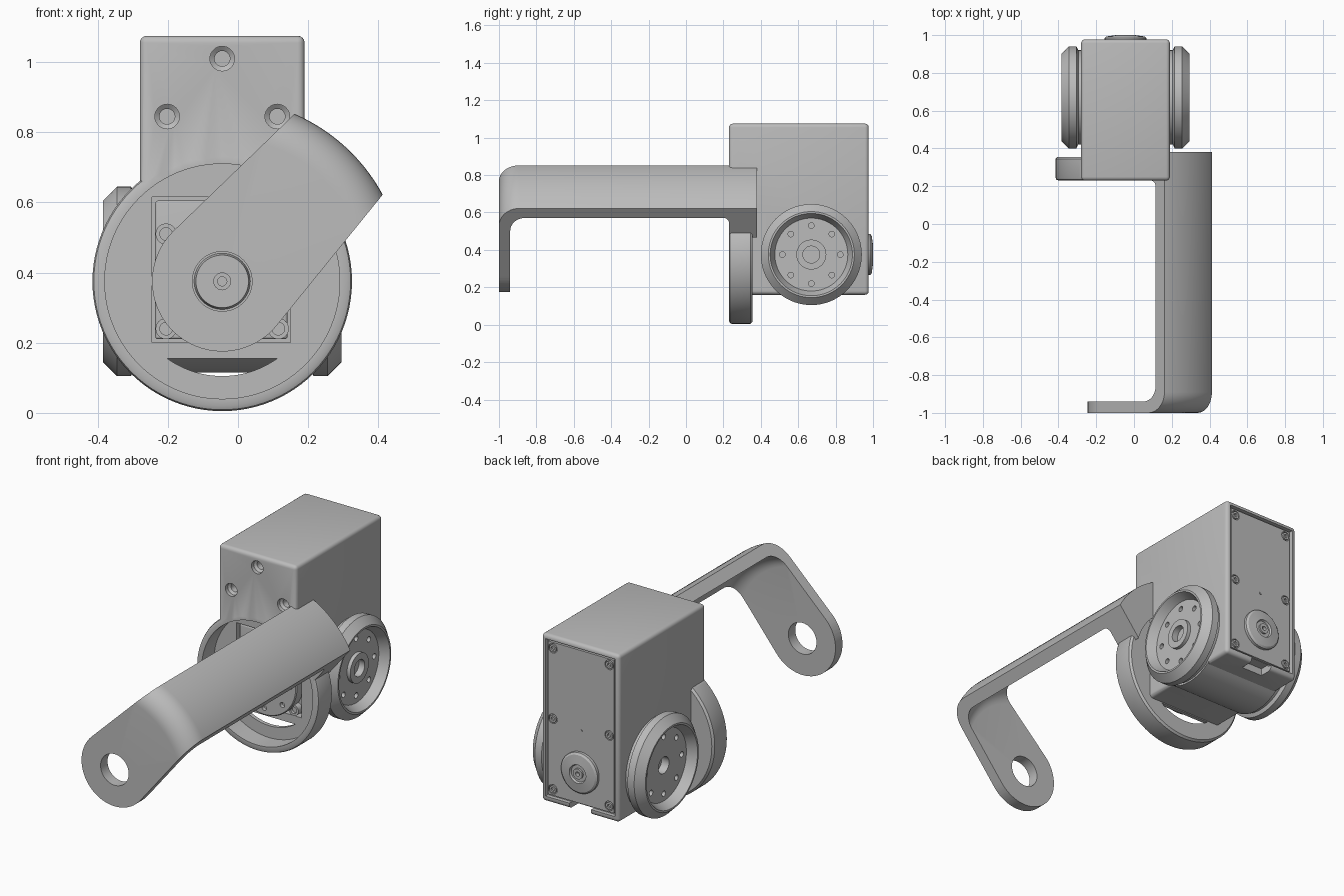
import bpy, bmesh
from math import sin, cos, pi, radians
from mathutils import Matrix, Vector

if "Cube" in bpy.data.objects:
    bpy.data.objects.remove(bpy.data.objects["Cube"])

GREY = (0.5, 0.5, 0.5, 1)
grey = bpy.data.materials.new("plain grey")
grey.use_nodes = True
grey.diffuse_color = GREY
grey.node_tree.nodes["Principled BSDF"].inputs["Base Color"].default_value = GREY

CX, CZ, WY = -0.045, 0.375, 0.67   # shared axis position, side wheel y


def make(name, bm):
    bmesh.ops.remove_doubles(bm, verts=bm.verts, dist=1e-5)
    bmesh.ops.recalc_face_normals(bm, faces=bm.faces)
    mesh = bpy.data.meshes.new(name)
    bm.to_mesh(mesh)
    bm.free()
    mesh.materials.append(grey)
    ob = bpy.data.objects.new(name, mesh)
    bpy.context.collection.objects.link(ob)
    return ob


def box(name, x, y, z, bevel=0):
    bm = bmesh.new()
    size = Vector((x[1] - x[0], y[1] - y[0], z[1] - z[0]))
    mid = Vector((sum(x), sum(y), sum(z))) / 2
    bmesh.ops.create_cube(bm, size=1, matrix=Matrix.Translation(mid) @ Matrix.Diagonal(size).to_4x4())
    if bevel:
        bmesh.ops.bevel(bm, geom=bm.edges[:], offset=bevel, segments=4, profile=0.5, affect='EDGES')
    return make(name, bm)


def lathe(name, profile, axis='Y', at=(CX, CZ), closed=False, seg=72, sign=1, start=0):
    """Turn (radius, distance) points about an axis; several centres give one mesh."""
    bm = bmesh.new()
    for u, v in (at if isinstance(at, list) else [at]):
        rings = []
        for i in range(seg):
            a = 2 * pi * i / seg
            ring = []
            for r, t in profile:
                p, q, t = u + r * cos(a), v + r * sin(a), start + sign * t
                ring.append(bm.verts.new((p, t, q) if axis == 'Y' else (t, p, q)))
            rings.append(ring)
        n = len(profile)
        for i in range(seg):
            a, b = rings[i], rings[(i + 1) % seg]
            for j in range(n if closed else n - 1):
                k = (j + 1) % n
                if profile[j][0] == 0 and profile[k][0] == 0:
                    continue
                if profile[j][0] == 0:
                    bm.faces.new((a[j], a[k], b[k]))
                elif profile[k][0] == 0:
                    bm.faces.new((a[j], a[k], b[j]))
                else:
                    bm.faces.new((a[j], a[k], b[k], b[j]))
    return make(name, bm)


def rod(name, r, t0, t1, **kw):
    return lathe(name, [(0, t0), (r, t0), (r, t1), (0, t1)], **kw)


def prism(name, pts, y0, y1):
    bm = bmesh.new()
    f = bm.faces.new([bm.verts.new((x, y0, z)) for x, z in pts])
    top = bmesh.ops.extrude_face_region(bm, geom=[f])["geom"]
    bmesh.ops.translate(bm, vec=(0, y1 - y0, 0), verts=[v for v in top if isinstance(v, bmesh.types.BMVert)])
    return make(name, bm)


def arc(cx, cy, r, a0, a1, n):
    angles = [radians(a0 + (a1 - a0) * i / n) for i in range(n + 1)]
    return [(cx + r * cos(a), cy + r * sin(a)) for a in angles]


def combine(ob, other, op):
    mod = ob.modifiers.new("combine", 'BOOLEAN')
    mod.operation, mod.solver, mod.object = op, 'EXACT', other
    bpy.context.view_layer.objects.active = ob
    bpy.ops.object.modifier_apply(modifier=mod.name)
    bpy.data.objects.remove(other)


# Housing: box, front ring and cross barrel
housing = box("housing", (-0.28, 0.19), (0.23, 0.977), (0.16, 1.075), 0.02)
ring = [(0, 0.23), (0.355, 0.23), (0.366, 0.235), (0.37, 0.245), (0.37, 0.345), (0.36, 0.356), (0, 0.356)]
combine(housing, lathe("ring", ring, seg=96), 'UNION')
combine(housing, rod("barrel", 0.26, -0.275, 0.185, axis='X', at=(WY, CZ)), 'UNION')

# Housing cut-outs: ring recess, crescent opening, motor pocket, screw holes, back frame, notch
combine(housing, rod("recess", 0.335, 0.1, 0.335, seg=96), 'DIFFERENCE')
combine(housing, prism("crescent", arc(CX, CZ, 0.27, 234.6, 305.4, 24), 0.3, 0.39), 'DIFFERENCE')
combine(housing, box("pocket", (-0.245, 0.15), (0.3, 0.7), (0.2, 0.615)), 'DIFFERENCE')
counterbore = [(0, 0.1), (0.035, 0.1), (0.035, 0.25), (0.022, 0.26), (0.022, 0.3), (0, 0.3)]
holes = [(CX, 1.01), (CX - 0.157, 0.845), (CX + 0.157, 0.845)]
combine(housing, lathe("holes", counterbore, at=holes, seg=32), 'DIFFERENCE')
combine(housing, box("frame", (-0.255, 0.165), (0.955, 1.1), (0.19, 1.05)), 'DIFFERENCE')
combine(housing, box("notch", (-0.11, 0.02), (0.9, 1.1), (0.05, 0.2)), 'DIFFERENCE')

# Back cover with screws and round boss
cover = box("back_cover", (-0.243, 0.153), (0.945, 0.97), (0.202, 1.038))
spots = [(CX + s * 0.17, z) for s in (-1, 1) for z in (0.235, 0.62, 1.005)]
combine(cover, rod("cover_holes", 0.026, 0.96, 1.0, at=spots, seg=24), 'DIFFERENCE')
screw = [(0, 0.95), (0.02, 0.95), (0.02, 0.972), (0.01, 0.972), (0.01, 0.962), (0, 0.962)]
lathe("cover_screws", screw, at=spots, seg=24)
rod("cover_pin", 0.008, 0.96, 0.974, at=(CX, 0.6), seg=16)
boss = [(0, 0.96), (0.11, 0.96), (0.11, 0.985), (0.1, 0.993), (0.05, 1.0), (0.045, 0.99),
        (0.028, 0.99), (0.028, 1.0), (0.012, 1.0), (0.012, 0.98), (0, 0.98)]
lathe("back_boss", boss)

# Side wheels with dished faces and bolt circle
rim = [(0, -0.01), (0.25, -0.01), (0.25, 0.015), (0.27, 0.025), (0.27, 0.065), (0.23, 0.105),
       (0.22, 0.105), (0.195, 0.055)]
hub = [(0.08, 0.055), (0.08, 0.075), (0.045, 0.075), (0.045, 0.04), (0, 0.04)]
plain = [(0.045, 0.055), (0.045, 0.01), (0, 0.01)]
for name, s, centre in (("left", 1, hub), ("right", -1, plain)):
    place = dict(axis='X', sign=s, start=CX + s * 0.235)
    wheel = lathe(name + "_wheel", rim + centre, at=(WY, CZ), **place)
    bolts = arc(WY, CZ, 0.155, 0, 315, 7)
    combine(wheel, rod("bolts", 0.015, 0.03, 0.09, at=bolts, seg=20, **place), 'DIFFERENCE')

# Front motor: block, corner screws, output disc
box("motor_block", (-0.236, 0.141), (0.35, 0.62), (0.21, 0.605), 0.008)
corners = [(CX + s * 0.16, z) for s in (-1, 1) for z in (0.24, 0.51)]
cap = [(0, 0.34), (0.03, 0.34), (0.03, 0.315), (0.018, 0.315), (0.018, 0.33), (0, 0.33)]
cap[0] = (0, 0.36)
cap[1] = (0.03, 0.36)
lathe("motor_screws", cap, at=corners, seg=24)
disc = [(0, 0.36), (0.195, 0.36), (0.195, 0.295), (0.19, 0.29), (0.08, 0.29), (0.075, 0.27),
        (0.024, 0.27), (0.024, 0.275), (0.013, 0.275), (0.013, 0.3), (0, 0.3)]
plate = lathe("output_disc", disc)
combine(plate, rod("bolts", 0.014, 0.2, 0.31, at=arc(CX, CZ, 0.155, 0, 315, 7), seg=20), 'DIFFERENCE')

# Bracket arm: bent shell trimmed to a tapered, round-ended outline
shell = ([(0.085, -1.0)] + arc(0.41, -0.89, 0.11, -90, 0, 10)
         + [(0.52, 0.38), (0.345, 0.38), (0.345, 0.23)] + arc(0.43, 0.2, 0.03, 90, 0, 5)
         + arc(0.38, -0.86, 0.08, 0, -90, 8) + [(0.085, -0.94)])
outline = arc(CX, CZ, 0.2, 134, 321, 36)
for (x, z), a in ((outline[-1], 51), (outline[0], 44)):
    outline.append((x + 0.7 * cos(radians(a)), z + 0.7 * sin(radians(a))))
arm = lathe("bracket_arm", shell, closed=True, seg=120)
combine(arm, prism("outline", outline, -1.2, 0.6), 'INTERSECT')

# Smooth shading with sharp edges kept
for ob in bpy.context.view_layer.objects:
    ob.select_set(ob.type == 'MESH')
bpy.context.view_layer.objects.active = arm
bpy.ops.object.shade_smooth_by_angle(angle=radians(30))
